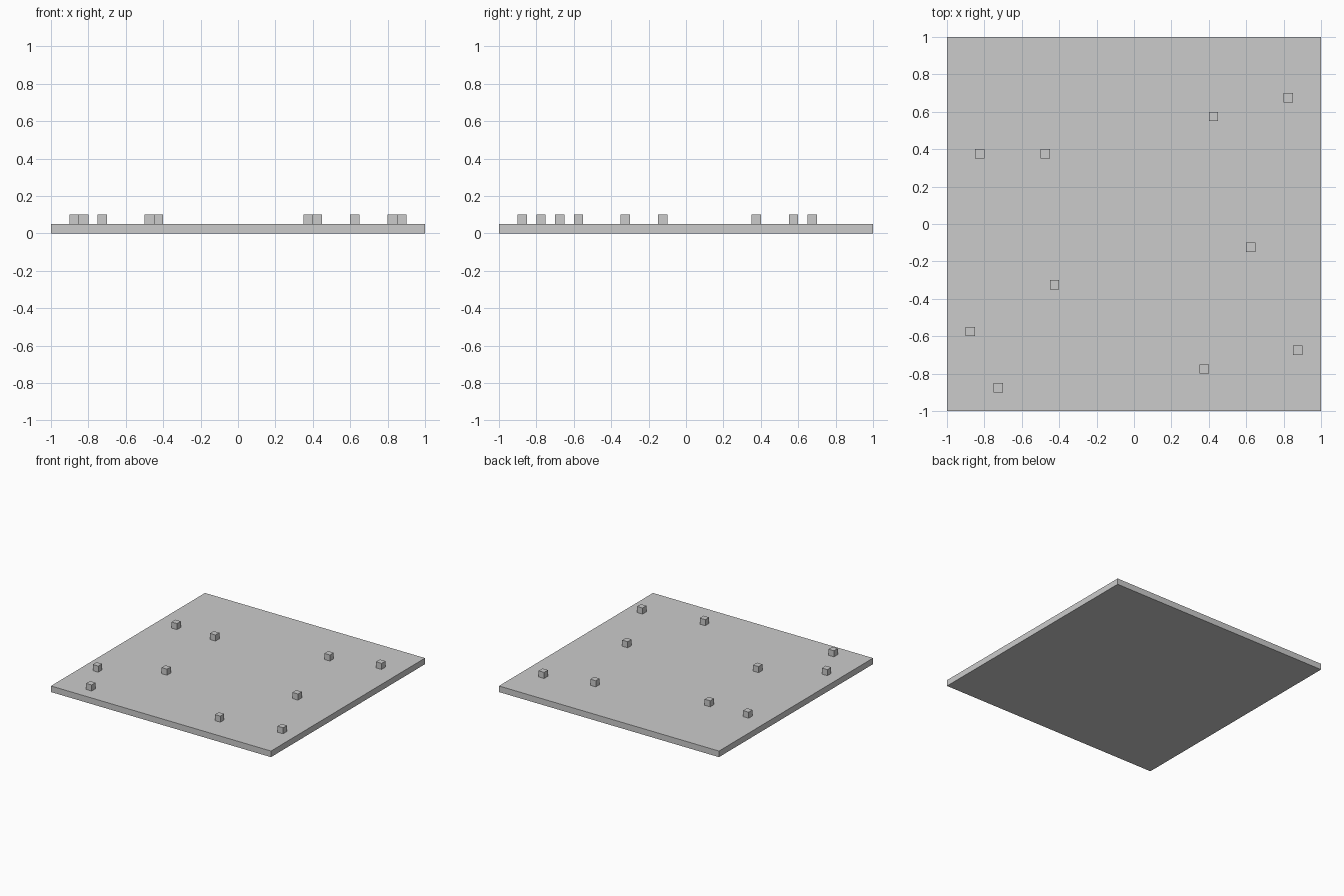
import bpy

if "Cube" in bpy.data.objects:
    bpy.data.objects.remove(bpy.data.objects["Cube"])

UNIT = 0.05  # edge of one small block


def box(name, center, size):
    bpy.ops.mesh.primitive_cube_add(size=1, location=center)
    obj = bpy.context.object
    obj.name = name
    obj.scale = size
    bpy.ops.object.transform_apply(location=False, rotation=False, scale=True)
    return obj


# Flat ground slab
box("ground_slab", (0, 0, UNIT / 2), (2, 2, UNIT))

# Small blocks scattered over the slab
spots = [
    (0.825, 0.675), (0.425, 0.575), (-0.475, 0.375), (-0.825, 0.375),
    (0.625, -0.125), (-0.425, -0.325), (-0.875, -0.575),
    (0.875, -0.675), (0.375, -0.775), (-0.725, -0.875),
]
for i, (x, y) in enumerate(spots, 1):
    box(f"small_block_{i}", (x, y, 1.5 * UNIT), (UNIT, UNIT, UNIT))
